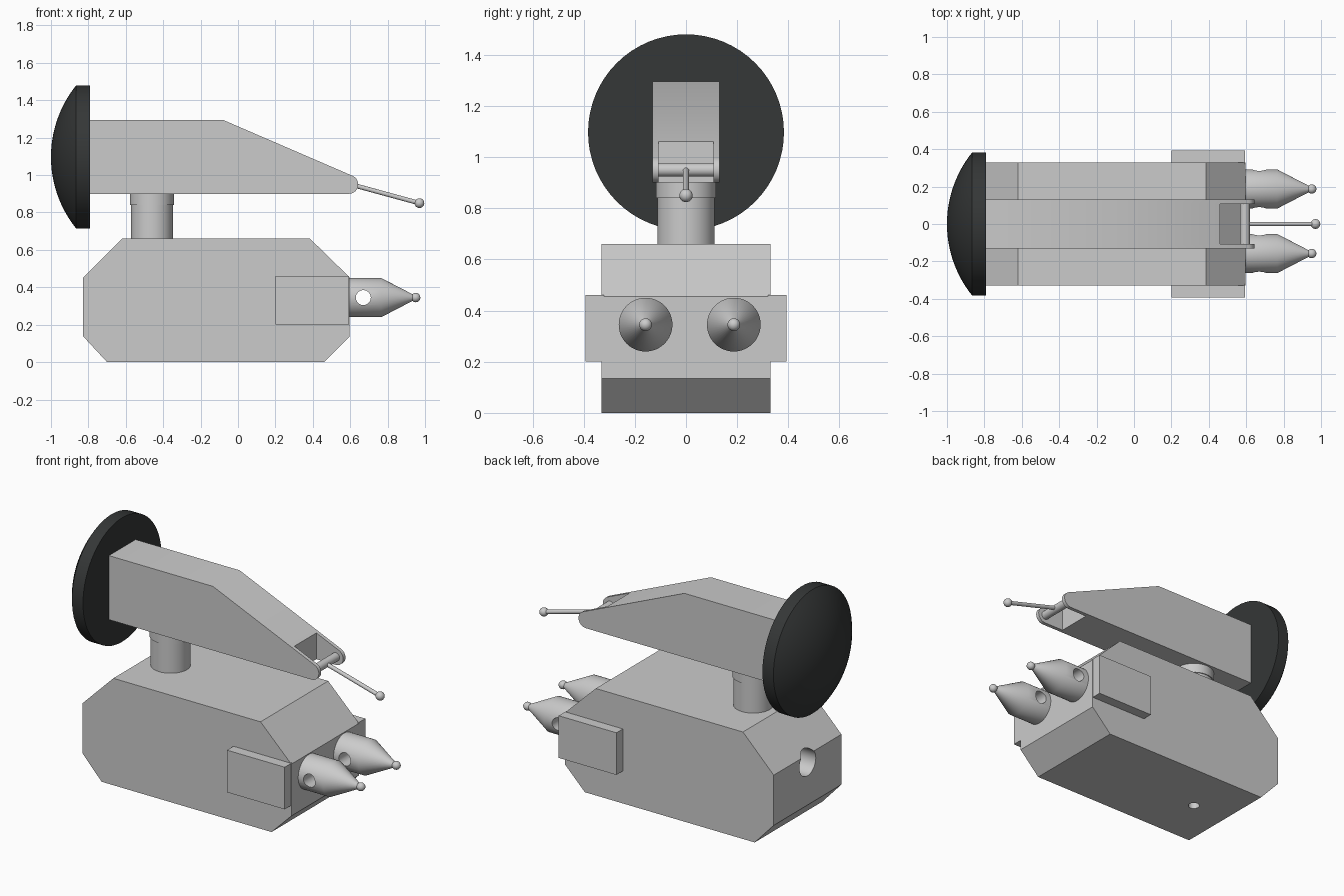
import bpy, bmesh
from math import cos, sin, pi, radians, sqrt
from mathutils import Vector, Matrix

if "Cube" in bpy.data.objects:
    bpy.data.objects.remove(bpy.data.objects["Cube"])


def finish(name, bm, smooth=True):
    bmesh.ops.remove_doubles(bm, verts=bm.verts, dist=1e-5)
    bmesh.ops.recalc_face_normals(bm, faces=bm.faces)
    me = bpy.data.meshes.new(name)
    bm.to_mesh(me)
    bm.free()
    ob = bpy.data.objects.new(name, me)
    bpy.context.collection.objects.link(ob)
    if smooth:
        shade(ob)
    return ob


def activate(ob):
    bpy.ops.object.select_all(action='DESELECT')
    ob.select_set(True)
    bpy.context.view_layer.objects.active = ob


def shade(ob):
    activate(ob)
    bpy.ops.object.shade_smooth_by_angle(angle=radians(30))


def extrude_y(name, pts, half):
    """Prism from an x-z outline."""
    bm = bmesh.new()
    f = bm.faces.new([bm.verts.new((x, -half, z)) for x, z in pts])
    r = bmesh.ops.extrude_face_region(bm, geom=[f])
    bmesh.ops.translate(bm, vec=(0, 2 * half, 0),
                        verts=[v for v in r['geom'] if isinstance(v, bmesh.types.BMVert)])
    return finish(name, bm)


def box(name, lo, hi):
    lo, hi = Vector(lo), Vector(hi)
    bm = bmesh.new()
    bmesh.ops.create_cube(bm, size=1, matrix=Matrix.Translation((lo + hi) / 2)
                          @ Matrix.Diagonal((*(hi - lo), 1)))
    return finish(name, bm, False)


def lathe(name, prof, origin=(0, 0, 0), axis=(1, 0, 0), n=48):
    """Revolve (distance along axis, radius) pairs about an axis."""
    bm = bmesh.new()
    vs = [bm.verts.new((r, 0, t)) for t, r in prof]
    es = [bm.edges.new(p) for p in zip(vs, vs[1:])]
    bmesh.ops.spin(bm, geom=vs + es, cent=(0, 0, 0), axis=(0, 0, 1),
                   angle=2 * pi, steps=n, use_merge=True)
    rot = Vector((0, 0, 1)).rotation_difference(Vector(axis)).to_matrix().to_4x4()
    bm.transform(Matrix.Translation(origin) @ rot)
    return finish(name, bm)


def rod(name, a, b, r, n=32):
    d = Vector(b) - Vector(a)
    return lathe(name, [(0, 0), (0, r), (d.length, r), (d.length, 0)], a, d.normalized(), n)


def ball(name, c, r):
    prof = [(-r * cos(pi * i / 12), r * sin(pi * i / 12)) for i in range(13)]
    return lathe(name, prof, c, n=24)


def cut(ob, cutter):
    cutter.hide_render = True
    m = ob.modifiers.new('cut', 'BOOLEAN')
    m.operation, m.solver, m.object = 'DIFFERENCE', 'EXACT', cutter
    activate(ob)
    # cut before the smoothing modifier, then bake it
    bpy.ops.object.modifier_move_to_index(modifier=m.name, index=0)
    bpy.ops.object.modifier_apply(modifier=m.name)
    bpy.data.objects.remove(cutter)
    shade(ob)


# Chamfered body with rear and underside sockets
body = extrude_y('body', [(-.83, .14), (-.70, 0), (.46, 0), (.595, .135), (.595, .455),
                          (.385, .66), (-.62, .66), (-.83, .45)], .33)
cut(body, rod('rear_socket', (-1, 0, .40), (-.55, 0, .40), .08))
cut(body, rod('base_socket', (-.46, 0, -.1), (-.46, 0, .2), .033))

# Side plates
for s, side in ((-1, 'front'), (1, 'back')):
    ys = sorted((s * .32, s * .393))
    box(side + '_side_plate', (.2, ys[0], .2), (.594, ys[1], .46))

# Nozzles with cross holes and ball tips
for y, side in ((-.158, 'front'), (.187, 'back')):
    noz = lathe(side + '_nozzle', [(.58, 0), (.58, .105), (.765, .105), (.935, .017), (.935, 0)],
                (0, y, .345))
    cut(noz, rod('cross_hole', (.67, y - .2, .345), (.67, y + .2, .345), .04))
    ball(side + '_nozzle_tip', (.95, y, .345), .025)

# Neck and collar
rod('neck', (-.46, 0, .65), (-.46, 0, .9), .112, 48)
rod('neck_collar', (-.46, 0, .84), (-.46, 0, .905), .118, 48)

# Tapered arm with a forked, rounded end
arc = [(.593 + .05 * cos(a), .95 + .05 * sin(a))
       for a in [radians(67 - 157 * i / 14) for i in range(15)]]
arm = extrude_y('arm', [(-.80, .9), (-.80, 1.295), (-.08, 1.295)] + arc, .13)
cut(arm, box('fork_slot', (.46, -.107, .8), (.8, .107, 1.3)))

# Fork pin, lever and lever ball
rod('fork_pin', (.593, -.12, .95), (.593, .12, .95), .026)
rod('lever', (.593, 0, .953), (.97, 0, .85), .012, 24)
ball('lever_ball', (.97, 0, .85), .026)

# Dark domed disc
R, h = .383, .135
sr = (R * R + h * h) / (2 * h)
dome = [(-1 + sr - sqrt(sr * sr - (R * i / 16) ** 2), R * i / 16) for i in range(17)]
disc = lathe('domed_disc', dome + [(-.79, R), (-.79, 0)], (0, 0, 1.097), n=64)
mat = bpy.data.materials.new('dark_rubber')
mat.diffuse_color = (.035, .038, .038, 1)
mat.use_nodes = True
mat.node_tree.nodes["Principled BSDF"].inputs["Base Color"].default_value = mat.diffuse_color
disc.data.materials.append(mat)
